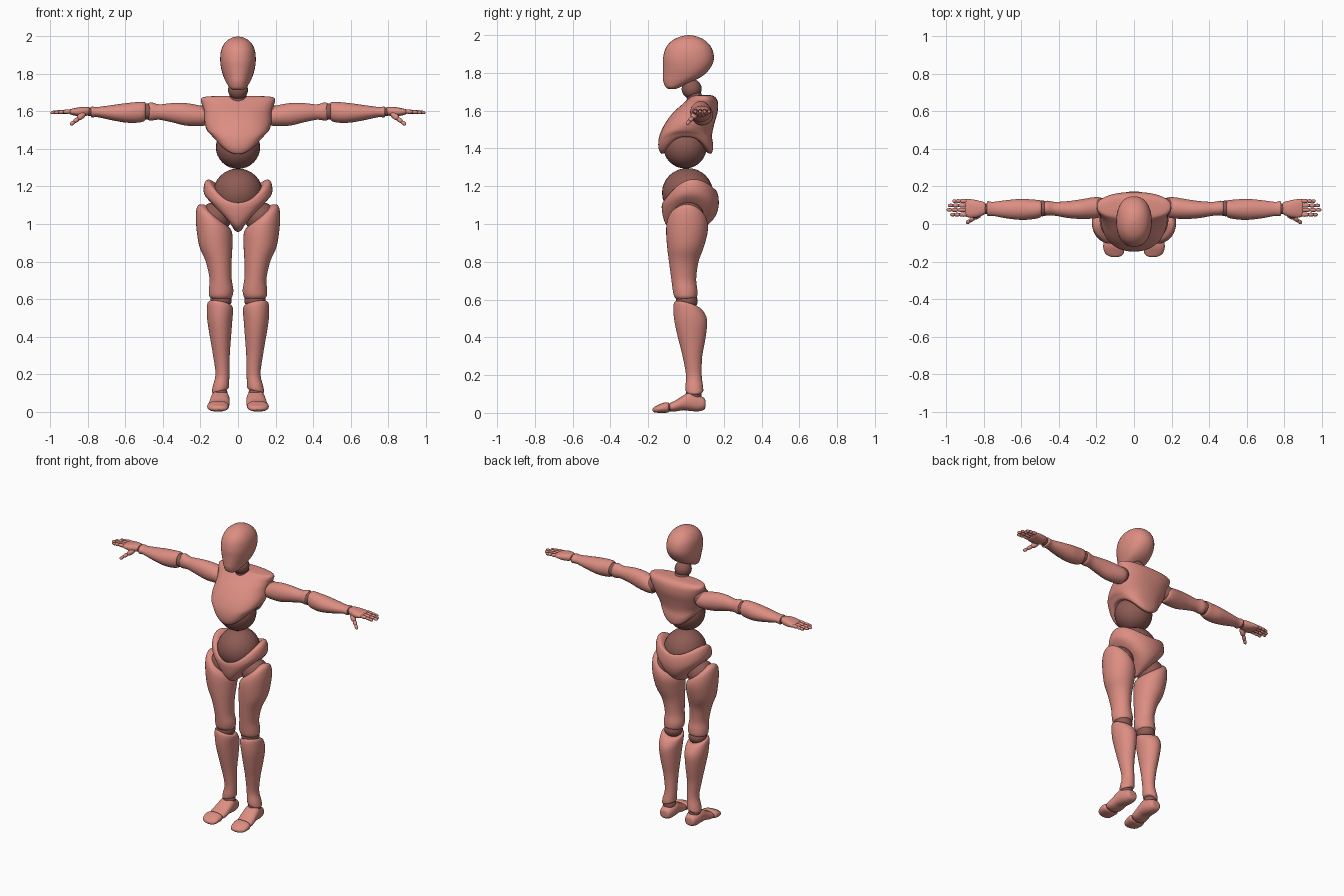
import bpy, bmesh, math
from mathutils import Vector


def material(name, rgb):
    m = bpy.data.materials.new(name)
    m.diffuse_color = (*rgb, 1)
    return m


SKIN = material("rose_skin", (0.72, 0.27, 0.225))
JOINT = material("dark_rose_joint", (0.27, 0.105, 0.09))
AXES = {"x": lambda u, v, t: (t, u, v),
        "y": lambda u, v, t: (u, t, v),
        "z": lambda u, v, t: (u, v, t)}


def finish(name, bm, mat, mirror):
    bmesh.ops.recalc_face_normals(bm, faces=bm.faces)
    me = bpy.data.meshes.new(name)
    bm.to_mesh(me)
    bm.free()
    for p in me.polygons:
        p.use_smooth = True
    me.set_sharp_from_angle(angle=math.radians(40))
    me.materials.append(mat)
    ob = bpy.data.objects.new(name, me)
    bpy.context.collection.objects.link(ob)
    if mirror:
        ob.modifiers.new("other_side", "MIRROR")
    return ob


def spline(rows, steps):
    """Catmull-Rom interpolation of section parameters."""
    out = []
    for i in range(len(rows) - 1):
        a, b, c, d = (rows[min(max(i + k, 0), len(rows) - 1)] for k in (-1, 0, 1, 2))
        for s in range(steps):
            t = s / steps
            out.append([0.5 * (2 * q + (r - p) * t + (2 * p - 5 * q + 4 * r - w) * t * t
                               + (3 * q - p - 3 * r + w) * t ** 3)
                        for p, q, r, w in zip(a, b, c, d)])
    return out + [list(rows[-1])]


def loft(name, rows, axis="z", mat=SKIN, mirror=False, n=36, steps=4, power=2.0):
    """Row: t, u_min, u_max, v_min, v_max, arch, u_tilt, v_tilt, taper (last four optional)."""
    rows = [tuple(r) + (0,) * (9 - len(r)) for r in rows]
    bm = bmesh.new()
    rings = []
    for t, u0, u1, v0, v1, arch, ut, vt, taper in spline(rows, steps):
        ring = []
        for k in range(n):
            a = 2 * math.pi * k / n
            cu = math.copysign(abs(math.cos(a)) ** (2 / power), math.cos(a))
            cv = math.copysign(abs(math.sin(a)) ** (2 / power), math.sin(a))
            u = (u0 + u1) / 2 + (u1 - u0) / 2 * cu * (1 + taper * cv)
            v = (v0 + v1) / 2 + (v1 - v0) / 2 * cv
            h = t + arch * cu * cu + ut * cu + vt * (0.5 + 0.5 * cv)
            ring.append(bm.verts.new(AXES[axis](u, v, h)))
        rings.append(ring)
    for p, q in zip(rings, rings[1:]):
        for k in range(n):
            bm.faces.new((p[k], p[(k + 1) % n], q[(k + 1) % n], q[k]))
    # fan caps cope with arched end sections
    for ring in (rings[0], rings[-1]):
        mid = bm.verts.new(sum((v.co for v in ring), Vector()) / n)
        for k in range(n):
            bm.faces.new((ring[k], ring[(k + 1) % n], mid))
    return finish(name, bm, mat, mirror)


def ball(name, loc, rad, mat=JOINT, mirror=False, n=32):
    bm = bmesh.new()
    bmesh.ops.create_uvsphere(bm, u_segments=n, v_segments=n // 2, radius=1)
    for v in bm.verts:
        v.co = Vector(loc) + Vector(c * r for c, r in zip(v.co, rad))
    return finish(name, bm, mat, mirror)


def phalanx(bm, a, b, r):
    """Bone-shaped finger link between two points."""
    a, b = Vector(a), Vector(b)
    rot = (b - a).to_track_quat("Z", "Y")
    half = (b - a).length / 2 + r * 0.35
    made = bmesh.ops.create_uvsphere(bm, u_segments=12, v_segments=8, radius=1)["verts"]
    for v in made:
        z = math.copysign(abs(v.co.z) ** 0.8, v.co.z)
        v.co = (a + b) / 2 + rot @ Vector((v.co.x * r, v.co.y * r, z * half))


# Head and neck
loft("head", [(1.714, -.02, .02, -.09, -.055),
              (1.725, -.042, .042, -.108, -.03, 0, 0, 0, .1),
              (1.755, -.062, .062, -.12, .035, 0, 0, 0, .15),
              (1.785, -.076, .076, -.122, .09, 0, 0, 0, .12),
              (1.825, -.089, .089, -.122, .128, 0, 0, 0, .06),
              (1.875, -.095, .095, -.122, .148),
              (1.93, -.089, .089, -.108, .137),
              (1.97, -.067, .067, -.075, .103),
              (1.992, -.035, .035, -.03, .06),
              (2.0, -.003, .003, .01, .02)], power=2.2)
ball("neck_ball", (0, .03, 1.715), (.053, .053, .053))
loft("neck_base", [(1.62, -.06, .06, 0, .13), (1.66, -.05, .05, .005, .10),
                   (1.70, -.042, .042, 0, .075)], mat=JOINT)

# Chest shell arching over the abdomen ball
loft("chest", [(1.40, -.09, .09, -.08, .08, .07),
               (1.372, -.122, .122, -.122, .125, .09),
               (1.385, -.134, .134, -.14, .14, .08),
               (1.42, -.148, .148, -.147, .143, .06),
               (1.47, -.166, .166, -.14, .138, .03),
               (1.53, -.178, .178, -.112, .15, .01, 0, 0, .06),
               (1.59, -.18, .18, -.068, .167, 0, 0, 0, .12),
               (1.635, -.19, .19, -.018, .17, 0, 0, 0, .1),
               (1.663, -.198, .198, .012, .162, 0, 0, 0, .05),
               (1.678, -.18, .18, .03, .145),
               (1.683, -.10, .10, .05, .125)], n=48, power=2.3)
ball("abdomen_ball", (0, -.005, 1.41), (.118, .115, .116))

# Pelvis bowl around the waist ball
ball("waist_ball", (0, .008, 1.165), (.132, .135, .131))
loft("pelvis", [(.958, -.02, .02, -.05, .03, .01),
                (.975, -.05, .05, -.085, .075, .04),
                (1.0, -.095, .095, -.108, .12, .07),
                (1.04, -.145, .145, -.122, .155, .075),
                (1.08, -.178, .178, -.128, .172, .07, 0, .01),
                (1.10, -.183, .183, -.128, .172, .075, 0, .04),
                (1.112, -.172, .172, -.124, .16, .085, 0, .065),
                (1.11, -.145, .145, -.115, .14, .085, 0, .065),
                (1.09, -.10, .10, -.08, .09, .06, 0, .05)], n=48)

# Legs
ball("hip_ball", (.122, .012, 1.032), (.085, .085, .085), mirror=True)
loft("thigh", [(1.055, .09, .18, -.04, .05, 0, .05),
               (1.045, .058, .212, -.08, .09, 0, .055),
               (1.015, .038, .224, -.10, .112, 0, .045),
               (.96, .03, .222, -.105, .115, 0, .02),
               (.88, .03, .206, -.10, .095),
               (.80, .034, .172, -.09, .066),
               (.71, .034, .152, -.078, .054),
               (.65, .025, .155, -.07, .06),
               (.615, .03, .153, -.062, .058),
               (.597, .045, .135, -.045, .042)], mirror=True)
ball("knee_ball", (.091, .004, .592), (.057, .058, .05), mirror=True)
loft("shin", [(.58, .055, .13, -.035, .045, 0, .01, -.02),
              (.588, .032, .157, -.058, .065, 0, .012, -.03),
              (.56, .026, .165, -.067, .09, 0, .01, -.02),
              (.49, .03, .164, -.062, .112),
              (.40, .037, .15, -.043, .104),
              (.30, .044, .133, -.018, .086),
              (.20, .046, .12, 0, .083),
              (.14, .048, .134, -.003, .09, 0, -.004),
              (.112, .052, .138, 0, .09, 0, -.01),
              (.104, .07, .12, .015, .07, 0, -.01)], mirror=True)
ball("ankle_ball", (.095, .04, .095), (.04, .042, .04), mirror=True)
loft("foot", [(.103, .08, .11, .04, .06),
              (.097, .06, .128, .018, .078),
              (.065, .05, .138, .008, .095),
              (.025, .045, .145, .01, .113),
              (-.015, .045, .15, .014, .092),
              (-.055, .046, .156, .008, .066),
              (-.08, .052, .155, .008, .055),
              (-.088, .07, .14, .015, .045)], axis="y", mirror=True, power=2.3)
ball("toe_joint", (.103, -.088, .028), (.045, .025, .022), mirror=True)
loft("toes", [(-.088, .07, .14, .012, .045),
              (-.096, .05, .16, .002, .056),
              (-.125, .05, .164, 0, .052),
              (-.155, .055, .155, .001, .038),
              (-.17, .068, .135, .004, .03),
              (-.177, .09, .115, .01, .022)], axis="y", mirror=True, power=2.4)

# Arms
ball("shoulder_ball", (.18, .09, 1.585), (.05, .05, .05), mirror=True)
loft("upper_arm", [(.165, .065, .115, 1.55, 1.605),
                   (.172, .04, .138, 1.528, 1.622),
                   (.21, .03, .143, 1.522, 1.633),
                   (.28, .027, .132, 1.525, 1.645),
                   (.35, .032, .122, 1.542, 1.645),
                   (.42, .044, .118, 1.556, 1.638),
                   (.46, .045, .124, 1.552, 1.648),
                   (.479, .05, .12, 1.556, 1.642),
                   (.484, .065, .105, 1.575, 1.62)], axis="x", mirror=True)
ball("elbow_ball", (.488, .083, 1.6), (.042, .042, .044), mirror=True)
loft("forearm", [(.492, .06, .105, 1.57, 1.63),
                 (.498, .036, .126, 1.55, 1.65),
                 (.54, .026, .13, 1.54, 1.65),
                 (.60, .022, .134, 1.541, 1.644),
                 (.68, .03, .127, 1.555, 1.633),
                 (.75, .043, .118, 1.57, 1.624),
                 (.78, .042, .122, 1.568, 1.626),
                 (.785, .055, .11, 1.58, 1.615)], axis="x", mirror=True)
ball("wrist_ball", (.79, .082, 1.598), (.025, .028, .023), mirror=True)

# Hands
loft("palm", [(.792, .06, .105, 1.588, 1.618),
              (.80, .05, .117, 1.58, 1.624),
              (.835, .036, .126, 1.573, 1.624),
              (.87, .034, .132, 1.578, 1.618),
              (.895, .04, .132, 1.585, 1.612),
              (.902, .055, .12, 1.592, 1.606)], axis="x", mirror=True, power=2.4)
bm = bmesh.new()
for y, tip in ((.05, .98), (.075, 1.0), (.099, .992), (.122, .968)):
    xs = [.89 + (tip - .89) * f for f in (0, .45, .74, .97)]
    for i in range(3):
        phalanx(bm, (xs[i], y, 1.6 - .002 * i), (xs[i + 1], y, 1.598 - .002 * i), .0115 - .001 * i)
finish("fingers", bm, SKIN, True)
bm = bmesh.new()
knots = [(.82, .055, 1.59), (.852, .034, 1.562), (.874, .018, 1.545), (.892, .006, 1.53)]
for a, b, r in zip(knots, knots[1:], (.017, .012, .0105)):
    phalanx(bm, a, b, r)
finish("thumb", bm, SKIN, True)
